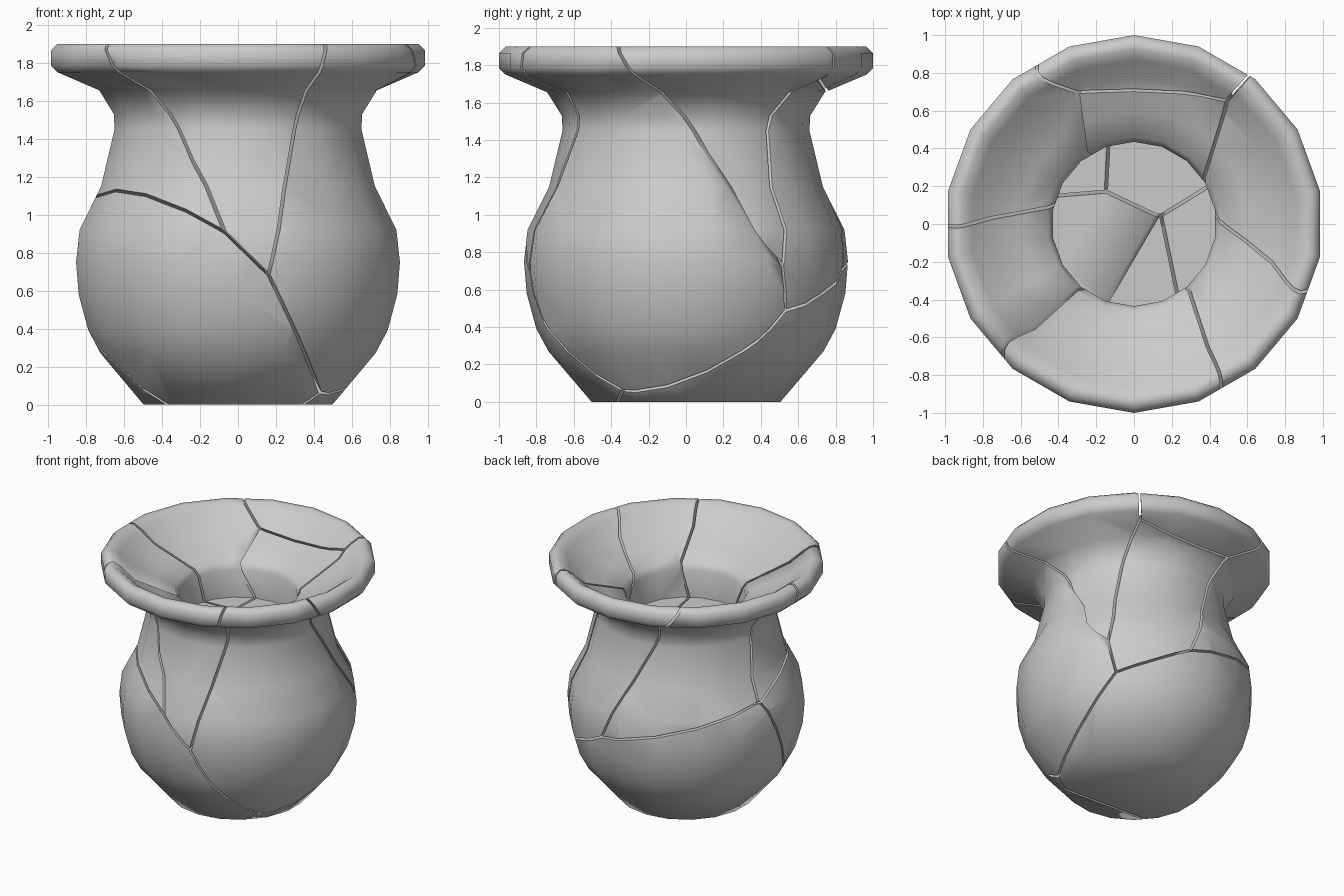
import bpy, bmesh
from math import sin, cos, radians
from mathutils import Vector

if "Cube" in bpy.data.objects:
    bpy.data.objects.remove(bpy.data.objects["Cube"])

SIDES = 18
HALF_GAP = 0.008

# Vase profile (radius, height): foot, belly, neck, rim, funnel, shallow well
PROFILE = [(0.505, 0), (0.735, 0.27), (0.80, 0.39), (0.852, 0.58), (0.866, 0.75),
           (0.847, 0.92), (0.732, 1.15), (0.66, 1.45), (0.664, 1.53), (0.742, 1.655),
           (0.965, 1.75), (1.0, 1.785), (1.0, 1.865), (0.965, 1.90), (0.925, 1.90),
           (0.87, 1.86), (0.77, 1.765), (0.60, 1.685), (0.46, 1.62),
           (0.435, 1.57), (0.435, 1.35)]

# Shards: name and approximate centre
SHARDS = {
    1: ("shard_front_rim", (0.05, -0.65, 1.4)),
    2: ("shard_front_left_rim", (-0.55, -0.3, 1.5)),
    3: ("shard_right_body", (0.55, -0.2, 0.9)),
    4: ("shard_right_rim", (0.75, 0.3, 1.6)),
    5: ("shard_back_rim", (0.1, 0.9, 1.8)),
    6: ("shard_back_neck", (0.2, 0.5, 1.2)),
    7: ("shard_back_left_rim", (-0.6, 0.55, 1.4)),
    8: ("shard_front_belly", (-0.2, -0.5, 0.5)),
    9: ("shard_back_base", (0.0, 0.35, 0.3)),
}

# Points where cracks meet, with the shards that touch there
JUNCTIONS = [("128", -0.08, -0.845, 0.91), ("138", 0.16, -0.85, 0.69),
             ("389", 0.44, -0.35, 0.07), ("369", 0.65, 0.53, 0.47),
             ("346", 0.68, 0.53, 0.72), ("456", 0.50, 0.71, 1.73),
             ("679", 0.16, 0.845, 0.73), ("567", -0.28, 0.72, 1.72),
             ("2789", -0.79, 0.20, 0.98), ("1236", 0.14, 0.04, 1.35),
             ("267", -0.14, 0.18, 1.35)]

# Points along each crack between two shards
CRACKS = [("12", -0.33, -0.56, 1.55), ("12", -0.71, -0.69, 1.9), ("12", -0.31, -0.31, 1.6),
          ("12", -0.15, -0.40, 1.35), ("13", 0.30, -0.58, 1.4), ("13", 0.46, -0.87, 1.9),
          ("13", 0.29, -0.33, 1.6), ("13", 0.23, -0.36, 1.35), ("27", -0.98, 0.01, 1.88),
          ("27", -0.65, 0.07, 1.45), ("27", -0.42, 0.10, 1.6), ("27", -0.42, 0.16, 1.35),
          ("28", -0.50, -0.56, 1.09), ("28", -0.65, -0.37, 1.12), ("38", 0.30, -0.73, 0.4),
          ("39", 0.58, 0.0, 0.1), ("39", 0.65, 0.35, 0.28), ("34", 0.92, -0.38, 1.9),
          ("34", 0.66, 0.0, 1.45), ("34", 0.68, 0.23, 1.15), ("34", 0.43, 0.04, 1.6),
          ("46", 0.56, 0.44, 1.2), ("46", 0.50, 0.42, 1.42), ("46", 0.38, 0.24, 1.6),
          ("36", 0.38, 0.23, 1.35), ("45", 0.63, 0.775, 1.85), ("56", 0.0, 0.72, 1.7),
          ("57", -0.52, 0.84, 1.88), ("67", -0.26, 0.37, 1.6), ("67", -0.13, 0.41, 1.35),
          ("69", 0.30, 0.80, 0.6), ("79", -0.49, 0.70, 0.89), ("89", -0.77, -0.14, 0.4),
          ("89", -0.72, -0.22, 0.28), ("89", -0.40, -0.30, 0.0), ("89", 0.34, -0.36, 0.0)]


def fit_seeds():
    """Nudge the shard centres until the planes midway between them follow the cracks."""
    seeds = {k: Vector(v[1]) for k, v in SHARDS.items()}
    pairs = []
    for key, x, y, z in JUNCTIONS + CRACKS:
        ids = [int(c) for c in key]
        pairs += [(a, b, Vector((x, y, z))) for n, a in enumerate(ids) for b in ids[n + 1:]]
    steps = 1500
    for step in range(steps):
        rate = 0.04 * (1 - step / steps) + 0.001
        for a, b, p in pairs:
            ra, rb = seeds[a] - p, seeds[b] - p
            span = ra - rb
            length = max(span.length, 0.15)
            d = (ra.length_squared - rb.length_squared) / (2 * length)
            d = max(-0.2, min(0.2, d))
            pull = span * (d / length)
            seeds[a] = seeds[a] - (ra - pull) * (rate * d / length)
            seeds[b] = seeds[b] + (rb - pull) * (rate * d / length)
    return seeds


def new_object(name, bm):
    bmesh.ops.recalc_face_normals(bm, faces=bm.faces[:])
    mesh = bpy.data.meshes.new(name)
    bm.to_mesh(mesh)
    bm.free()
    obj = bpy.data.objects.new(name, mesh)
    bpy.context.collection.objects.link(obj)
    return obj


def make_vase(name):
    """Whole vase as one closed turned solid."""
    bm = bmesh.new()
    rings = []
    for r, z in PROFILE:
        angles = [radians(10 + 360 * k / SIDES) for k in range(SIDES)]
        rings.append([bm.verts.new((r * cos(a), r * sin(a), z)) for a in angles])
    for low, high in zip(rings, rings[1:]):
        for k in range(SIDES):
            n = (k + 1) % SIDES
            bm.faces.new((low[k], low[n], high[n], high[k]))
    bm.faces.new(rings[0][::-1])
    bm.faces.new(rings[-1])
    for f in bm.faces:
        f.smooth = True
    return new_object(name, bm)


def make_cell(seeds, i):
    """Convex block of space closest to one shard centre, trimmed for the crack gap."""
    bm = bmesh.new()
    bmesh.ops.create_cube(bm, size=6)
    for j, other in seeds.items():
        if j == i:
            continue
        normal = (other - seeds[i]).normalized()
        middle = (other + seeds[i]) / 2 - normal * HALF_GAP
        bmesh.ops.bisect_plane(bm, geom=bm.verts[:] + bm.edges[:] + bm.faces[:], dist=1e-6,
                               plane_co=middle, plane_no=normal, clear_outer=True)
        rim = [e for e in bm.edges if e.is_boundary]
        if rim:
            bmesh.ops.holes_fill(bm, edges=rim, sides=0)
    cell = new_object("cell_cutter", bm)
    cell.hide_render = True
    return cell


# Cut the vase into its nine shards
seeds = fit_seeds()
for i, (name, _) in SHARDS.items():
    shard = make_vase(name)
    cell = make_cell(seeds, i)
    mod = shard.modifiers.new("cut", 'BOOLEAN')
    mod.operation = 'INTERSECT'
    mod.solver = 'EXACT'
    mod.object = cell
    bpy.ops.object.select_all(action='DESELECT')
    bpy.context.view_layer.objects.active = shard
    shard.select_set(True)
    bpy.ops.object.modifier_apply(modifier=mod.name)
    bpy.data.objects.remove(cell)
    bpy.ops.object.shade_smooth_by_angle(angle=radians(58))
